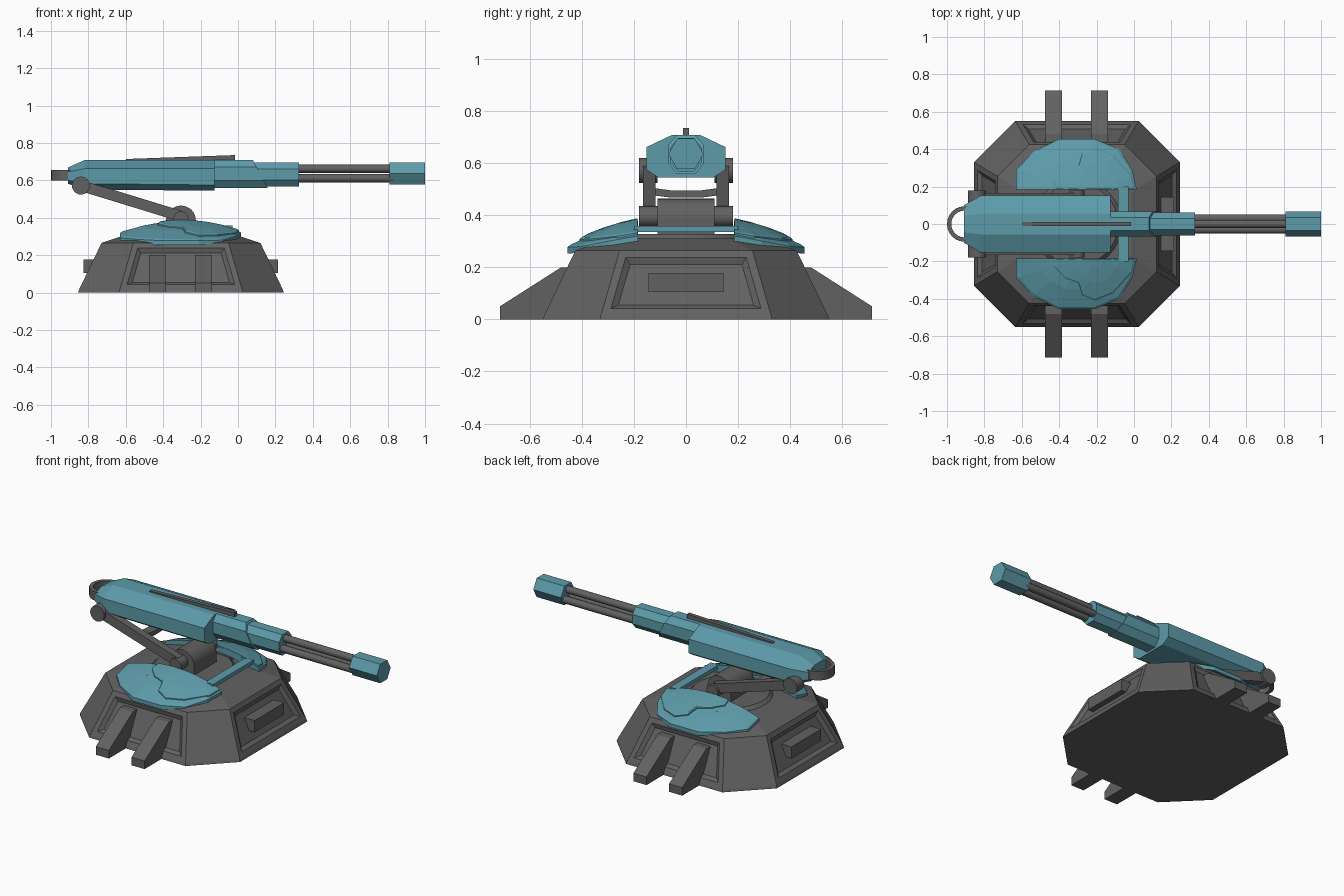
import bpy, bmesh, math
from mathutils import Vector

if "Cube" in bpy.data.objects:
    bpy.data.objects.remove(bpy.data.objects["Cube"])

teal = bpy.data.materials.new("teal_paint")
teal.diffuse_color = (0.11, 0.33, 0.40, 1)
teal.use_nodes = True
teal.node_tree.nodes["Principled BSDF"].inputs["Base Color"].default_value = teal.diffuse_color
dark = bpy.data.materials.new("dark_metal")
dark.diffuse_color = (0.12, 0.12, 0.12, 1)
dark.use_nodes = True
dark.node_tree.nodes["Principled BSDF"].inputs["Base Color"].default_value = dark.diffuse_color
CX = -0.305


def finish(name, bm, mat, smooth=False):
    bmesh.ops.recalc_face_normals(bm, faces=bm.faces)
    me = bpy.data.meshes.new(name)
    bm.to_mesh(me)
    bm.free()
    ob = bpy.data.objects.new(name, me)
    bpy.context.collection.objects.link(ob)
    me.materials.append(mat)
    if smooth:
        bpy.ops.object.select_all(action='DESELECT')
        ob.select_set(True)
        bpy.context.view_layer.objects.active = ob
        bpy.ops.object.shade_smooth_by_angle(angle=math.radians(35))
    return ob


def loft_bm(rings):
    bm = bmesh.new()
    vs = [[bm.verts.new(p) for p in r] for r in rings]
    n = len(rings[0])
    for a, b in zip(vs, vs[1:]):
        for i in range(n):
            j = (i + 1) % n
            bm.faces.new((a[i], a[j], b[j], b[i]))
    bm.faces.new(vs[0])
    bm.faces.new(vs[-1])
    return bm


def loft(name, rings, mat, smooth=False):
    return finish(name, loft_bm(rings), mat, smooth)


def box(name, x0, x1, y0, y1, z0, z1, mat=dark):
    return loft(name, [[(x0, y0, z), (x1, y0, z), (x1, y1, z), (x0, y1, z)] for z in (z0, z1)], mat)


def cyl(name, a, b, r, n=24, mat=dark, phase=0, r2=None):
    a, b = Vector(a), Vector(b)
    d = (b - a).normalized()
    u = Vector((0, 1, 0)) if abs(d.y) < 0.9 else Vector((1, 0, 0))
    v = d.cross(u)
    ang = [phase + 2 * math.pi * i / n for i in range(n)]
    rings = [[c + (u * math.cos(t) + v * math.sin(t)) * q for t in ang]
             for c, q in ((a, r), (b, r2 or r))]
    return loft(name, rings, mat, n > 10)


def octagon(h, c, z):
    return [(CX + x, y, z) for x, y in
            ((h, -c), (h, c), (c, h), (-c, h), (-h, c), (-h, -c), (-c, -h), (c, -h))]


# Octagonal base with framed recesses on the four main walls
bm = loft_bm([octagon(.55, .33, 0), octagon(.545, .327, .015), octagon(.425, .255, .265),
              octagon(.29, .17, .31)])
bmesh.ops.recalc_face_normals(bm, faces=bm.faces)
bm.normal_update()
walls = []
for f in bm.faces:
    z = f.calc_center_median().z
    if .1 < z < .2 and min(abs(f.normal.x), abs(f.normal.y)) < .05:
        walls.append(f)
bmesh.ops.inset_individual(bm, faces=walls, thickness=.03, use_even_offset=True)
bmesh.ops.inset_individual(bm, faces=walls, thickness=.022, depth=-.016, use_even_offset=True)
finish("base", bm, dark)

# Wall vents and stabiliser feet
for s in (-1, 1):
    xs = sorted((CX + s * .42, CX + s * .52))
    box("side_vent", xs[0], xs[1], -.145, .145, .105, .178)
    for x in (-.43, -.185):
        prof = ((.40, 0), (.715, 0), (.715, .05), (.48, .2), (.40, .2))
        loft("stabiliser_foot", [[(x + d, s * y, z) for y, z in prof] for d in (-.045, .045)], dark)

# Turntable, hub and pivots
cyl("turntable", (CX, 0, .30), (CX, 0, .328), .25, 32, r2=.22)
cyl("hub", (CX, -.11, .385), (CX, .11, .385), .08)
box("hub_mount", CX - .08, CX + .08, -.11, .11, .31, .385)
for s in (-1, 1):
    cyl("lower_pivot", (CX, s * .10, .395), (CX, s * .18, .395), .04)
    cyl("upper_pivot", (-.84, s * .11, .572), (-.84, s * .18, .572), .048)
    # lifting arm between the pivots
    a, b = Vector((CX, 0, .408)), Vector((-.84, 0, .572))
    n = Vector((.164, 0, .535)).normalized() * .029
    loft("lifting_arm", [[p + Vector((0, s * y, 0)) for p in (a + n, b + n, b - n, a - n)]
                         for y in (.118, .165)], dark)
    box("plate_support", -.42, -.19, *sorted((s * .2, s * .29)), .29, .345)

# Curved brace joining the arms
loft("arm_brace", [[(-.57 + dx, y, z + dz) for dx, dz in
                    ((-.03, -.014), (.03, -.014), (.03, .014), (-.03, .014))]
                   for y, z in ((-.12, .49), (-.06, .482), (.06, .482), (.12, .49))], dark)


# Domed armour plates with a raised overlay on each
def dome(x, y):
    d = y - .185
    return .38 - .54 * (x - CX) ** 2 - .2 * d - .55 * d * d


def armour(name, outline, centre, lift, thick, side):
    rings = []
    for k, off in ((.2, -thick), (.6, -thick), (1, -thick), (1, -.004), (.96, 0), (.6, 0), (.2, 0)):
        ring = []
        for x, y in outline:
            px, py = centre[0] + k * (x - centre[0]), centre[1] + k * (y - centre[1])
            ring.append((px, side * py, dome(px, py) + lift + off))
        rings.append(ring)
    loft(name, rings, teal)


plate = [(-.63, .185), (-.63, .29), (-.54, .385), (-.40, .455), (-.21, .455),
         (-.08, .40), (-.01, .29), (.015, .185), (-.15, .185), (-.305, .185), (-.46, .185)]
overlay = [(-.42, .187), (-.43, .23), (-.37, .29), (-.30, .315), (-.28, .38),
           (-.21, .41), (-.11, .37), (-.01, .26), (.005, .187), (-.2, .187)]
for s in (-1, 1):
    armour("armour_plate", plate, (CX, .185), 0, .028, s)
    armour("armour_overlay", overlay, (-.2, .187), .009, .012, s)
box("plate_crossbar", -.085, -.03, -.2, .2, .335, .358, teal)


# Gun housing
def section(x, w, top, hi, lo, bot, tw, bw, slant=0):
    pts = ((tw, top), (w, hi), (w, lo), (bw, bot), (-bw, bot), (-w, lo), (-w, hi), (-tw, top))
    return [(x + slant * (top - z), y, z) for y, z in pts]


loft("gun_housing", [section(-.91, .10, .668, .645, .60, .582, .045, .075),
                     section(-.82, .152, .708, .662, .582, .55, .055, .105),
                     section(-.125, .152, .708, .662, .575, .545, .055, .105)], teal)
loft("gun_neck", [section(-.2, .068, .708, .67, .60, .558, .035, .035),
                  section(.08, .068, .708, .67, .60, .558, .035, .035, .53)], teal)
loft("barrel_shroud", [section(x, .061, .696, .66, .602, .566, .03, .03) for x in (.05, .325)], teal)

# Top rail
loft("top_rail", [[(-.6, y, .70), (-.015, y, .70), (-.015, y, .735), (-.6, y, .714)]
                  for y in (-.012, .012)], dark)

# Barrel cluster and muzzle
for y, z in ((0, .662), (-.03, .611), (.03, .611)):
    cyl("barrel", (.3, y, z), (.83, y, z), .022, 12)
cyl("muzzle", (.81, 0, .636), (1, 0, .636), .068, 6, teal)

# Rear carrying loop
loop = []
for i in range(13):
    t = math.pi / 2 + math.pi * i / 12
    loop.append([(-.905 + r * math.cos(t), r * math.sin(t), z)
                 for r, z in ((.072, .6), (.095, .6), (.095, .655), (.072, .655))])
loop.insert(0, [(x + .06, y, z) for x, y, z in loop[0]])
loop.append([(x + .06, y, z) for x, y, z in loop[-1]])
loft("rear_loop", loop, dark, True)
